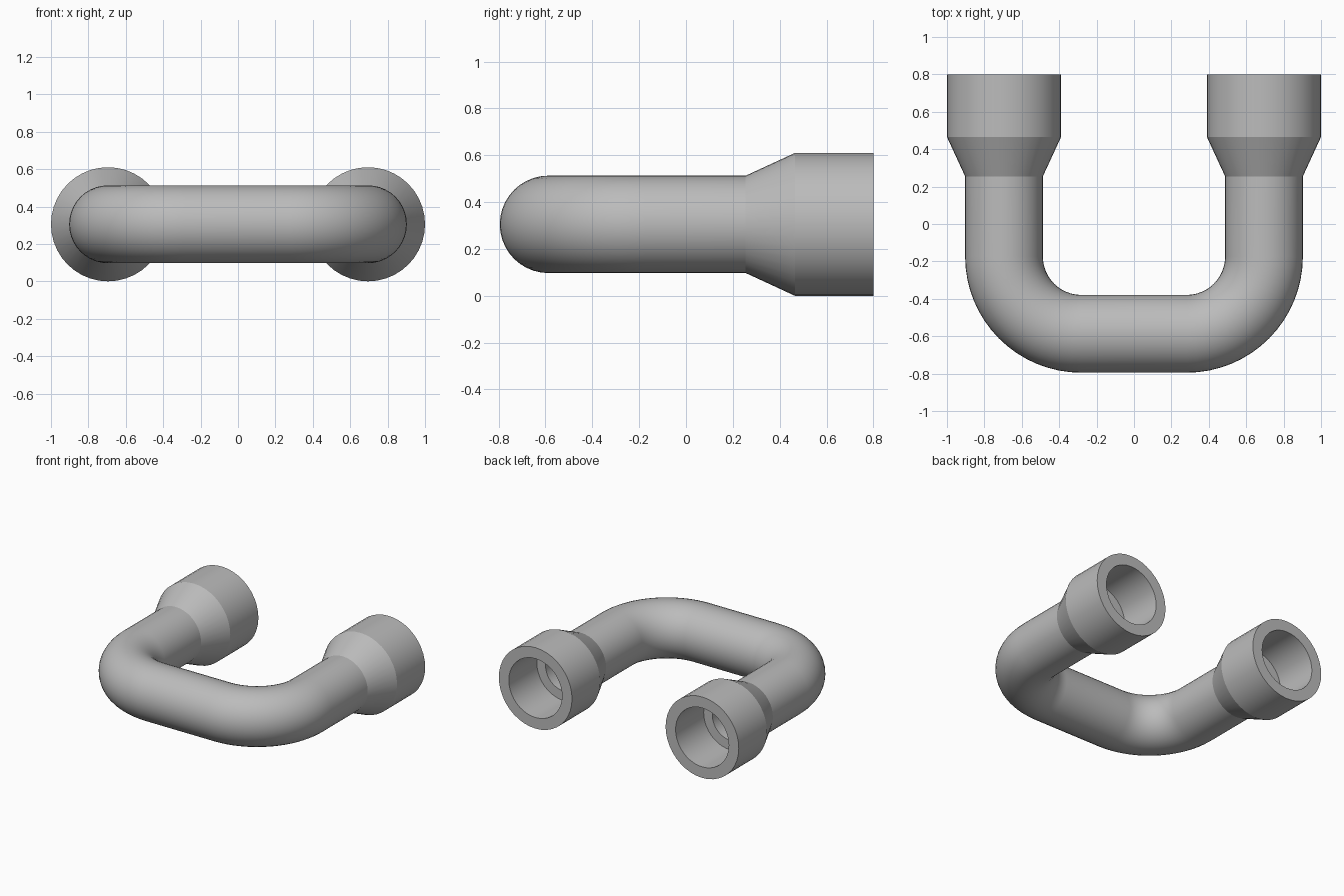
import bpy, bmesh, math
from mathutils import Vector

cube = bpy.data.objects.get("Cube")
if cube:
    bpy.data.objects.remove(cube, do_unlink=True)

SIDES = 40
BEND_STEPS = 16
LEG_X, AXIS_Z = 0.695, 0.305        # leg axis position and height
PIPE_R, BELL_R = 0.208, 0.305       # outside radii
SOCKET_R, BORE_R = 0.222, 0.15      # inside radii
BEND_R, BEND_Y = 0.413, -0.174      # elbow radius and its centre in y
END_Y, BELL_Y, TAPER_Y = 0.8, 0.465, 0.255

grey = bpy.data.materials.new("pipe grey")
grey.use_nodes = True
grey.diffuse_color = (0.5, 0.5, 0.5, 1)
grey.node_tree.nodes["Principled BSDF"].inputs["Base Color"].default_value = grey.diffuse_color


def elbow_half(radius):
    """Rings around the right-hand elbow, from the leg to the middle run."""
    rings = []
    for i in range(BEND_STEPS + 1):
        a = math.pi + i / BEND_STEPS * math.pi / 2
        side = Vector((math.cos(a), math.sin(a), 0))
        centre = Vector((BEND_R - LEG_X, BEND_Y, AXIS_Z)) + side * BEND_R
        rings.append((centre, side, radius))
    return rings


def leg_rings(profile):
    """Rings along the straight leg from (y, radius) pairs."""
    return [(Vector((-LEG_X, y, AXIS_Z)), Vector((-1, 0, 0)), r) for y, r in profile]


def mirrored(rings):
    flip = Vector((-1, 1, 1))
    return [(c * flip, s * flip, r) for c, s, r in reversed(rings)]


# Outer skin runs end to end, the inner bore runs back, closing the wall
outer = leg_rings([(END_Y, BELL_R), (BELL_Y, BELL_R), (TAPER_Y, PIPE_R)]) + elbow_half(PIPE_R)
inner = leg_rings([(END_Y, SOCKET_R), (BELL_Y, SOCKET_R), (BELL_Y, BORE_R)]) + elbow_half(BORE_R)
rings = outer + mirrored(outer) + list(reversed(inner + mirrored(inner)))

bm = bmesh.new()
loops = []
for centre, side, radius in rings:
    loop = []
    for k in range(SIDES):
        t = 2 * math.pi * k / SIDES
        offset = side * math.cos(t) + Vector((0, 0, 1)) * math.sin(t)
        loop.append(bm.verts.new(centre + offset * radius))
    loops.append(loop)

for i, a in enumerate(loops):
    b = loops[(i + 1) % len(loops)]
    for k in range(SIDES):
        n = (k + 1) % SIDES
        bm.faces.new((a[k], a[n], b[n], b[k]))
bmesh.ops.recalc_face_normals(bm, faces=bm.faces[:])

mesh = bpy.data.meshes.new("u_bend_pipe")
bm.to_mesh(mesh)
bm.free()
mesh.materials.append(grey)
pipe = bpy.data.objects.new("u_bend_pipe", mesh)
bpy.context.collection.objects.link(pipe)

# Smooth tube with crisp taper and socket edges
bpy.ops.object.select_all(action='DESELECT')
pipe.select_set(True)
bpy.context.view_layer.objects.active = pipe
bpy.ops.object.shade_smooth_by_angle(angle=math.radians(20))
